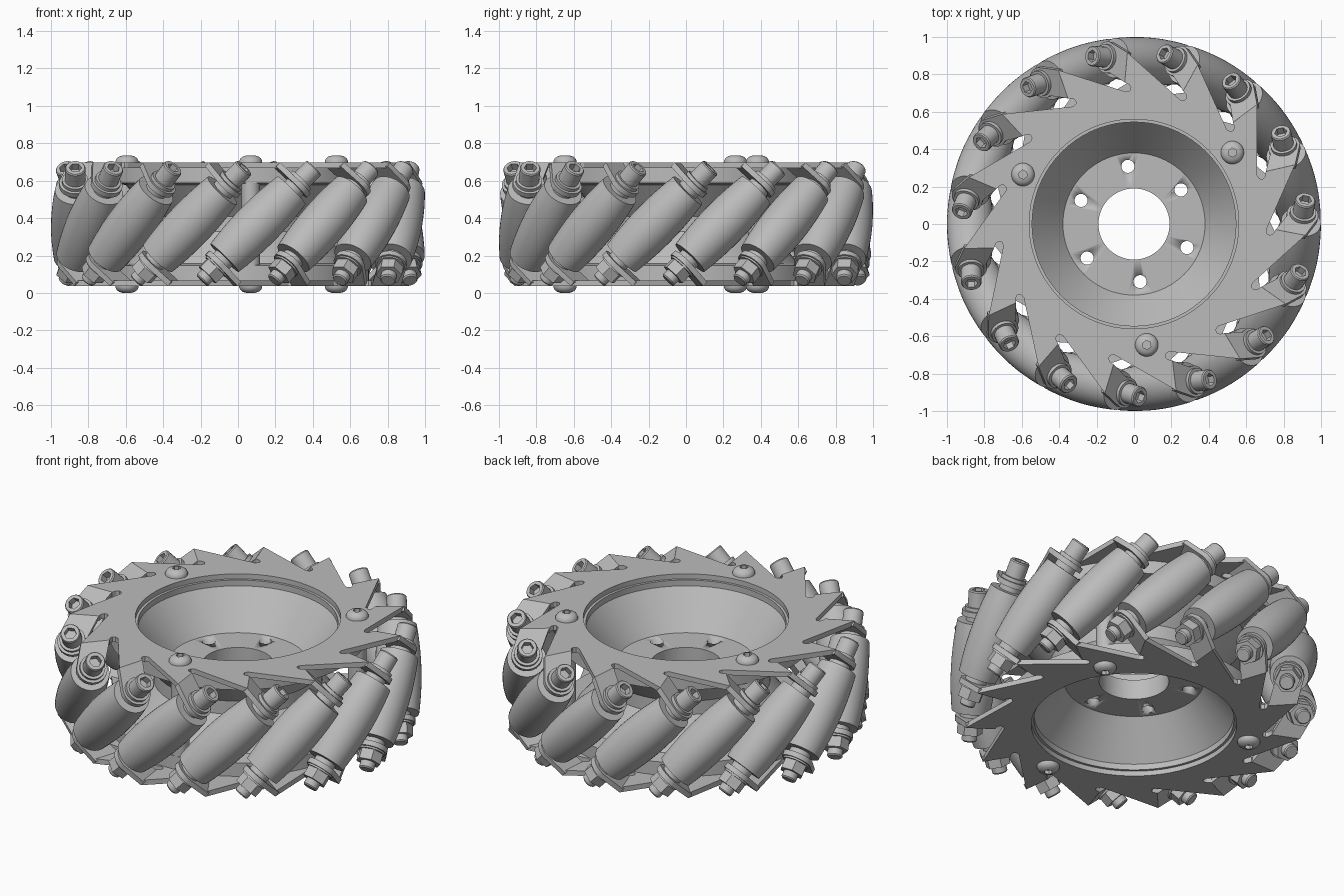
import bpy, bmesh
from math import pi, cos, sin, sqrt, radians
from mathutils import Matrix, Vector

if "Cube" in bpy.data.objects:
    bpy.data.objects.remove(bpy.data.objects["Cube"], do_unlink=True)

MID = 0.3675       # height of the wheel's middle plane
COUNT = 15         # rollers around the rim
PITCH = 0.875      # radius of the roller centres
TURN = radians(-11)

grey = bpy.data.materials.new("light_grey")
grey.use_nodes = True
grey.diffuse_color = (0.5, 0.5, 0.5, 1)
grey.node_tree.nodes["Principled BSDF"].inputs["Base Color"].default_value = (0.5, 0.5, 0.5, 1)


def finish(bm, name):
    """Clean the mesh, smooth it and keep the steep edges sharp."""
    bmesh.ops.remove_doubles(bm, verts=bm.verts, dist=1e-5)
    bmesh.ops.recalc_face_normals(bm, faces=bm.faces)
    for f in bm.faces:
        f.smooth = True
    for e in bm.edges:
        e.smooth = e.calc_face_angle(pi) < radians(30)
    mesh = bpy.data.meshes.new(name)
    bm.to_mesh(mesh)
    bm.free()
    mesh.materials.append(grey)
    return mesh


def place(mesh, name, matrix):
    ob = bpy.data.objects.new(name, mesh)
    bpy.context.collection.objects.link(ob)
    ob.matrix_world = matrix
    return ob


def lathe(name, profile, segs=24, closed=False):
    """Spin (radius, height) points; a third item makes that ring hexagonal."""
    bm = bmesh.new()
    rings = []
    for r, z, *hexagon in profile:
        ring = []
        for i in range(segs):
            a = 2 * pi * i / segs
            k = cos(pi / 6) / cos(a % (pi / 3) - pi / 6) if hexagon else 1
            ring.append(bm.verts.new((r * k * cos(a), r * k * sin(a), z)))
        rings.append(ring)
    pairs = list(zip(rings, rings[1:]))
    if closed:
        pairs.append((rings[-1], rings[0]))
    for low, high in pairs:
        for i in range(segs):
            j = (i + 1) % segs
            bm.faces.new((low[i], low[j], high[j], high[i]))
    bmesh.ops.remove_doubles(bm, verts=bm.verts, dist=1e-5)
    bmesh.ops.dissolve_degenerate(bm, edges=bm.edges, dist=1e-5)
    return finish(bm, name)


def sheet(name, loops, z, thick):
    """Flat plate cut to closed outlines; later outlines become holes."""
    bm = bmesh.new()
    edges = []
    for loop in loops:
        vs = [bm.verts.new((x, y, z)) for x, y in loop]
        edges += [bm.edges.new((vs[i - 1], vs[i])) for i in range(len(vs))]
    bmesh.ops.triangle_fill(bm, edges=edges, use_beauty=True, use_dissolve=False)
    top = bmesh.ops.extrude_face_region(bm, geom=bm.faces[:])["geom"]
    bmesh.ops.translate(bm, vec=(0, 0, thick),
                        verts=[g for g in top if isinstance(g, bmesh.types.BMVert)])
    return finish(bm, name)


def circle(r, n, cx=0, cy=0, start=0, sweep=2 * pi):
    return [(cx + r * cos(start + sweep * i / n), cy + r * sin(start + sweep * i / n))
            for i in range(n)]


def spin(a):
    return Matrix.Rotation(a, 4, "Z")


base = Matrix.Translation((0, 0, MID))
flip = Matrix.Rotation(pi, 4, "X")

# Hub: double dish with a thick web, a rim flange on each face
half = [(0.19, 0.06), (0.38, 0.06), (0.545, 0.265), (0.545, 0.30), (0.70, 0.30),
        (0.70, 0.22), (0.60, 0.21), (0.46, 0.04)]
hub_profile = half + [(r, -z) for r, z in reversed(half)]
hub = place(lathe("hub", hub_profile, 72, True), "hub", base)

# Six bolt holes through the web
bm = bmesh.new()
for i in range(6):
    spot = spin(radians(96 + 60 * i)) @ Matrix.Translation((0.31, 0, 0))
    bmesh.ops.create_cone(bm, cap_ends=True, segments=24, radius1=0.035,
                          radius2=0.035, depth=0.3, matrix=spot)
cutter = place(finish(bm, "hole_cutter"), "hole_cutter", base)
cutter.hide_render = True
cut = hub.modifiers.new("holes", "BOOLEAN")
cut.operation = "DIFFERENCE"
cut.solver = "EXACT"
cut.object = cutter
bpy.context.view_layer.update()
hub.data = bpy.data.meshes.new_from_object(
    hub.evaluated_get(bpy.context.evaluated_depsgraph_get()))
hub.modifiers.clear()
bpy.data.objects.remove(cutter, do_unlink=True)

# Side plates: ring with saw teeth and a relief slot beside each fold
tooth = [(0.70, 0.105), (0.708, 0.085), (0.725, 0.08), (0.74, 0.09), (0.75, 0.115), (0.91, 0.115)]
tooth = tooth[::-1]
outline = []
for k in range(COUNT):
    for r, t in tooth:
        p = spin(2 * pi * k / COUNT) @ Vector((r, t, 0))
        outline.append((p.x, p.y))
plate = sheet("side_plate", [outline, circle(0.56, 72)], 0.30, 0.03)
place(plate, "upper_side_plate", base @ spin(TURN))
place(plate, "lower_side_plate", base @ spin(TURN) @ flip)

# Roller: barrel that follows the wheel's outer circle, on a bushing
barrel = [(0, -0.285), (0.06, -0.285), (0.06, -0.255), (0.09, -0.255)]
for i in range(17):
    s = -0.255 + 0.51 * i / 16
    barrel.append((1 - sqrt(PITCH ** 2 + s * s / 2), s))
barrel += [(r, -s) for r, s in reversed(barrel[:4])]
roller = lathe("roller", barrel, 40)

# Folded tab, socket bolt head and nut with thread end
tab_shape = [(0.035, -0.152), (-0.125, -0.152)]
tab_shape += circle(0.085, 17, start=radians(200), sweep=radians(-220))
tab = sheet("tab", [tab_shape], 0.285, 0.03)
bolt = lathe("bolt_head", [(0, 0.31), (0.07, 0.31), (0.07, 0.335), (0.055, 0.335),
                           (0.055, 0.42), (0.05, 0.427), (0.034, 0.427, 1),
                           (0.034, 0.385, 1), (0, 0.385)])
nut = lathe("nut", [(0, 0.31), (0.075, 0.31), (0.075, 0.325), (0.07, 0.325, 1),
                    (0.07, 0.385, 1), (0.042, 0.385), (0.042, 0.42), (0.036, 0.427),
                    (0, 0.427)])

# Repeat each tilted roller station around the rim
tilt = Matrix.Translation((PITCH, 0, 0)) @ Matrix.Rotation(-pi / 4, 4, "X")
for k in range(COUNT):
    m = base @ spin(TURN + 2 * pi * k / COUNT) @ tilt
    place(roller, "roller", m)
    place(tab, "upper_tab", m)
    place(bolt, "bolt_head", m)
    place(tab, "lower_tab", m @ flip)
    place(nut, "nut", m @ flip)

# Domed screws on both plates, joined by spacer posts
dome = lathe("dome_screw", [(0, 0.32), (0.062, 0.32), (0.062, 0.338), (0.055, 0.352),
                            (0.042, 0.362), (0.024, 0.3675, 1), (0.024, 0.345, 1), (0, 0.345)])
post = lathe("spacer_post", [(0, -0.25), (0.05, -0.25), (0.05, 0.25), (0, 0.25)])
for a in (36, 156, 276):
    m = base @ spin(radians(a)) @ Matrix.Translation((0.65, 0, 0))
    place(dome, "upper_dome_screw", m)
    place(dome, "lower_dome_screw", m @ flip)
    place(post, "spacer_post", m)
